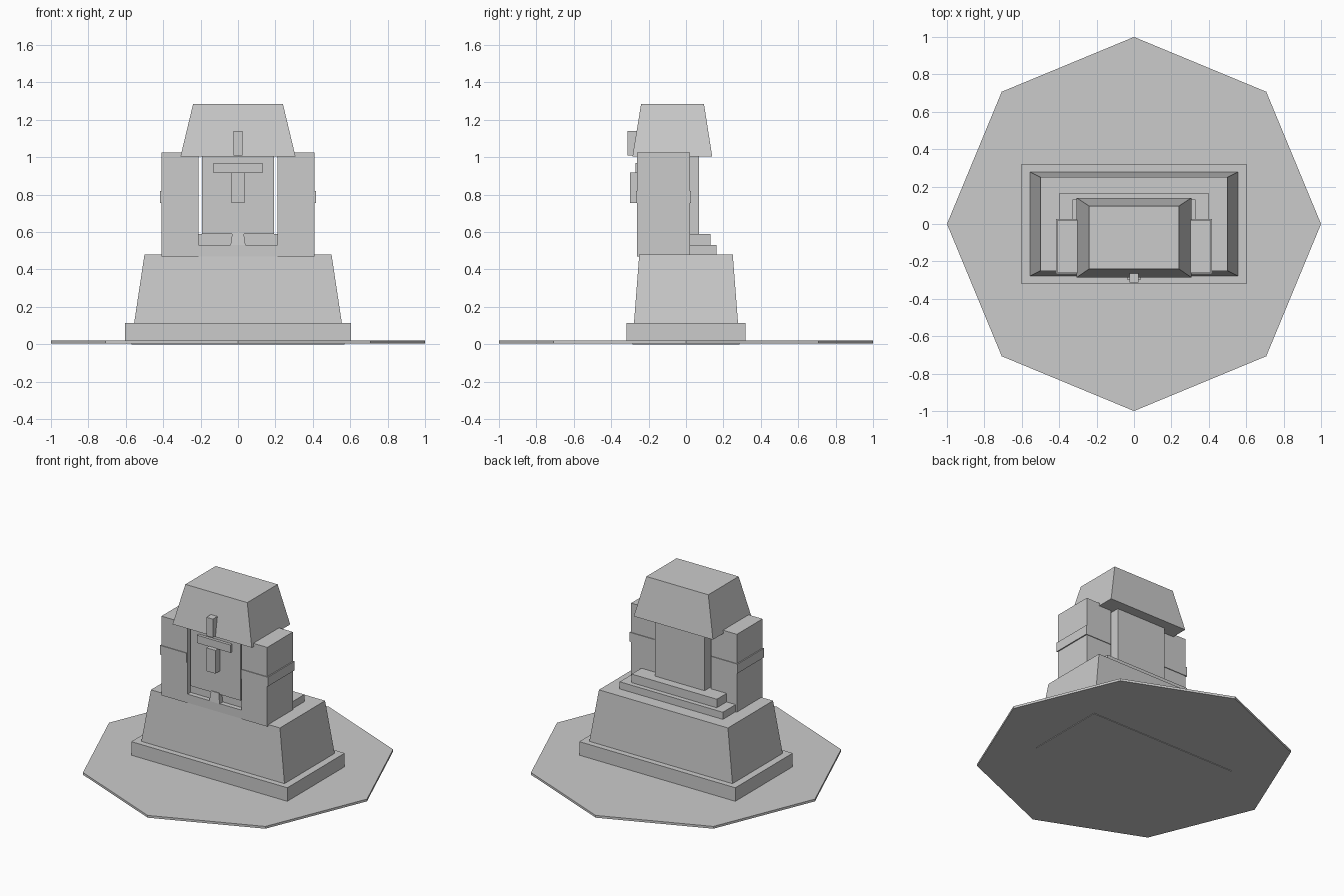
import bpy, bmesh
from math import cos, sin, pi

if "Cube" in bpy.data.objects:
    bpy.data.objects.remove(bpy.data.objects["Cube"])


def prism(name, bottom, top):
    """Solid between two matching rings of points."""
    bm = bmesh.new()
    lo = [bm.verts.new(p) for p in bottom]
    hi = [bm.verts.new(p) for p in top]
    n = len(lo)
    bm.faces.new(lo[::-1])
    bm.faces.new(hi)
    for i in range(n):
        j = (i + 1) % n
        bm.faces.new((lo[i], lo[j], hi[j], hi[i]))
    bmesh.ops.recalc_face_normals(bm, faces=bm.faces)
    mesh = bpy.data.meshes.new(name)
    bm.to_mesh(mesh)
    bm.free()
    obj = bpy.data.objects.new(name, mesh)
    bpy.context.collection.objects.link(obj)
    return obj


def ring(x0, x1, y0, y1, z):
    return [(x0, y0, z), (x1, y0, z), (x1, y1, z), (x0, y1, z)]


def box(name, x0, x1, y0, y1, z0, z1):
    return prism(name, ring(x0, x1, y0, y1, z0), ring(x0, x1, y0, y1, z1))


def taper(name, low, high, z0, z1):
    """Centred block; low and high are (half width, front y, back y)."""
    return prism(name, ring(-low[0], low[0], low[1], low[2], z0),
                 ring(-high[0], high[0], high[1], high[2], z1))


# Octagonal ground slab
octagon = [(cos(i * pi / 4), sin(i * pi / 4)) for i in range(8)]
prism("ground_slab", [(x, y, 0.004) for x, y in octagon],
      [(x, y, 0.02) for x, y in octagon])

# Foundation, plinth and sloped pedestal
box("foundation", -0.57, 0.57, -0.285, 0.285, 0.0, 0.06)
box("plinth", -0.605, 0.605, -0.318, 0.318, 0.015, 0.115)
taper("pedestal", (0.555, -0.278, 0.278), (0.5, -0.25, 0.25), 0.115, 0.48)

# Steps
box("lower_step", -0.40, 0.40, -0.258, 0.163, 0.47, 0.53)
box("upper_step", -0.33, 0.33, -0.225, 0.13, 0.53, 0.59)

# Side pillars with thin bands
for side, s in (("left", -1), ("right", 1)):
    a, b = sorted((0.21 * s, 0.41 * s))
    box(side + "_pillar", a, b, -0.262, 0.022, 0.47, 1.025)
    a, b = sorted((0.212 * s, 0.418 * s))
    box(side + "_pillar_band", a, b, -0.267, 0.027, 0.755, 0.82)

# Central panel and sloped cap
box("central_panel", -0.193, 0.193, -0.25, 0.07, 0.59, 1.02)
taper("cap", (0.307, -0.286, 0.14), (0.24, -0.24, 0.096), 1.005, 1.285)

# Front ornaments
box("crossbar", -0.13, 0.13, -0.27, -0.24, 0.915, 0.97)
box("crossbar_stem", -0.035, 0.035, -0.30, -0.24, 0.755, 0.918)
box("cap_ornament", -0.025, 0.025, -0.314, -0.25, 1.01, 1.14)
taper("step_ornament", (0.04, -0.262, -0.21), (0.03, -0.255, -0.215), 0.53, 0.60)
